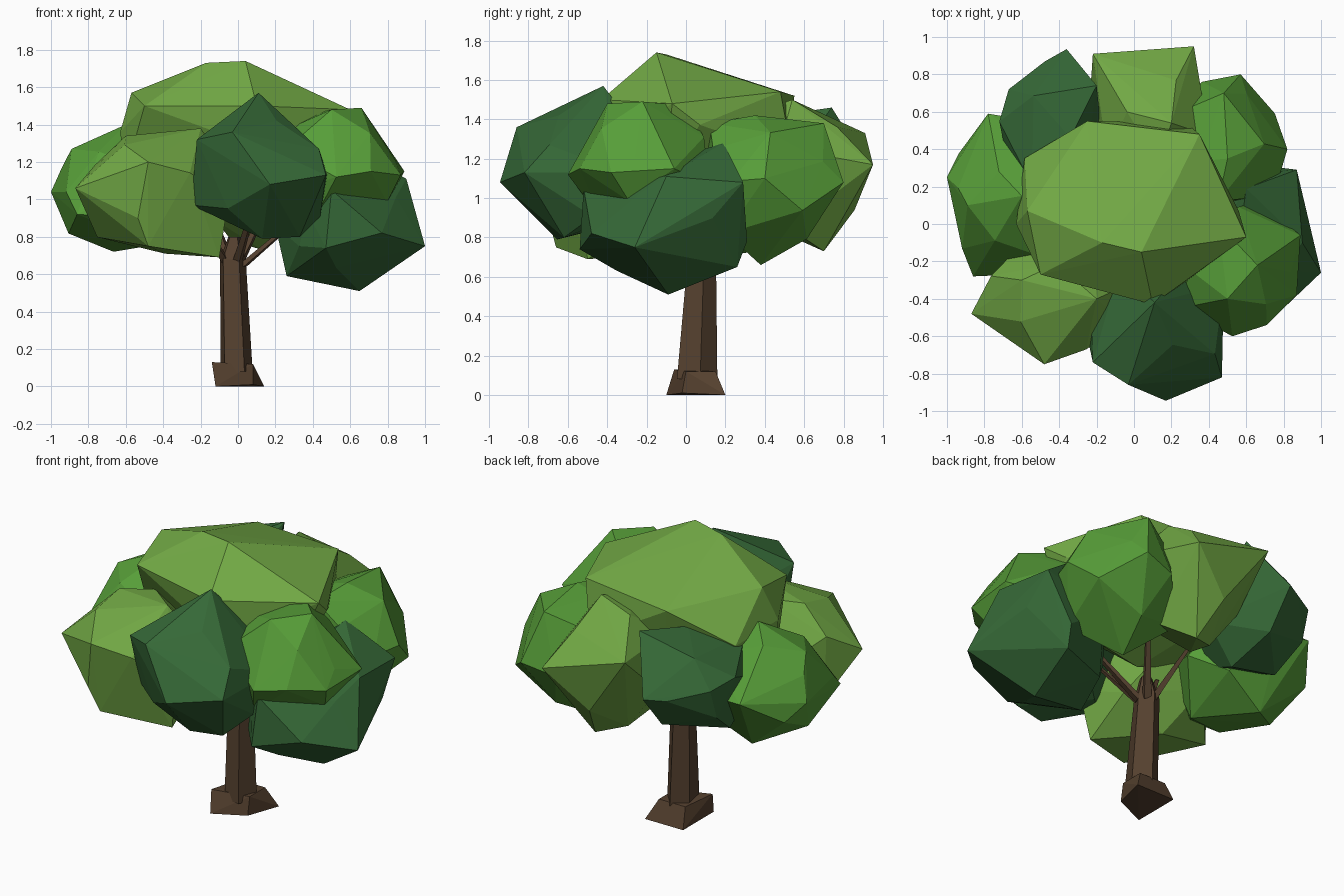
import bpy, bmesh, math, random
from mathutils import Vector


def material(name, rgb):
    m = bpy.data.materials.new(name)
    m.diffuse_color = (*rgb, 1)
    return m


DARK = material("dark leaf", (0.036, 0.14, 0.038))
MID = material("mid leaf", (0.095, 0.34, 0.04))
LIGHT = material("light leaf", (0.17, 0.40, 0.06))
BARK = material("bark", (0.09, 0.052, 0.028))


def finish(name, bm, mat):
    bmesh.ops.recalc_face_normals(bm, faces=bm.faces[:])
    me = bpy.data.meshes.new(name)
    bm.to_mesh(me)
    bm.free()
    me.materials.append(mat)
    ob = bpy.data.objects.new(name, me)
    bpy.context.collection.objects.link(ob)
    return ob


def hull(name, mat, points):
    bm = bmesh.new()
    for p in points:
        bm.verts.new(p)
    res = bmesh.ops.convex_hull(bm, input=bm.verts[:])
    inner = [g for g in res["geom_interior"] if isinstance(g, bmesh.types.BMVert)]
    bmesh.ops.delete(bm, geom=inner, context='VERTS')
    return finish(name, bm, mat)


def clump(name, mat, lo, hi, seed, tips=(), n=14):
    """Faceted leaf clump: jittered sphere hull fitted to a box, with a few tips."""
    rnd = random.Random(seed)
    pts = []
    for i in range(n):
        z = 1 - 2 * (i + 0.5) / n
        a = i * 2.39996 + seed + rnd.uniform(-0.25, 0.25)
        r = math.sqrt(1 - z * z)
        pts.append(Vector((r * math.cos(a), r * math.sin(a), z)) * rnd.uniform(0.93, 1.05))
    mn = [min(p[k] for p in pts) for k in range(3)]
    mx = [max(p[k] for p in pts) for k in range(3)]
    fitted = [[lo[k] + (p[k] - mn[k]) / (mx[k] - mn[k]) * (hi[k] - lo[k])
               for k in range(3)] for p in pts]
    return hull(name, mat, fitted + list(tips))


def limb(name, rings, sides, turn=0.0):
    """Tapered faceted tube through (centre, x radius, y radius) rings."""
    bm = bmesh.new()
    loops = []
    for c, rx, ry in rings:
        loops.append([bm.verts.new((c[0] + rx * math.cos(turn + math.tau * i / sides),
                                    c[1] + ry * math.sin(turn + math.tau * i / sides),
                                    c[2])) for i in range(sides)])
    for a, b in zip(loops, loops[1:]):
        for i in range(sides):
            j = (i + 1) % sides
            bm.faces.new((a[i], a[j], b[j], b[i]))
    bm.faces.new(loops[0][::-1])
    bm.faces.new(loops[-1])
    return finish(name, bm, BARK)


# three-cornered flared foot and trunk
hull("trunk_foot", BARK, [(-0.12, -0.1, 0), (0.14, 0.2, 0), (-0.12, 0.2, 0), (0.08, -0.02, 0.01),
                          (-0.14, -0.06, 0.13), (0.08, 0.0, 0.12), (0.08, 0.15, 0.12),
                          (-0.1, 0.15, 0.12)])
limb("trunk", [((-0.01, 0.05, 0.08), 0.09, 0.11),
               ((-0.03, 0.075, 0.68), 0.073, 0.078),
               ((-0.02, 0.08, 0.8), 0.035, 0.04)], 5, 0.2)

# branches reaching into the leaves
for k, end in enumerate([(0.38, 0.0, 0.95), (0.08, -0.2, 0.95), (-0.25, -0.1, 0.95),
                         (-0.15, 0.3, 0.95), (0.15, 0.3, 0.95)]):
    s = Vector((-0.02, 0.075, 0.64)) + Vector((end[0], end[1], 0)) * 0.1
    limb(f"branch_{k + 1}", [(s, 0.03, 0.03), (end, 0.015, 0.015)], 4, 0.4)

# top crown
clump("crown_top", LIGHT, (-0.6, -0.4, 0.98), (0.56, 0.54, 1.6), 3,
      [(-0.17, -0.1, 1.73), (0.04, -0.15, 1.74), (-0.25, 0.55, 1.52), (0.35, 0.48, 1.54),
       (0.6, -0.07, 1.48), (-0.57, 0.07, 1.57), (-0.5, -0.27, 1.5), (0.1, -0.43, 1.5),
       (-0.63, 0.0, 1.36)], 12)

# ring of clumps around the crown
clump("clump_front", DARK, (-0.23, -0.86, 0.79), (0.48, -0.15, 1.42), 5,
      [(0.11, -0.42, 1.57), (0.17, -0.945, 1.08), (-0.22, -0.74, 1.32), (-0.03, -0.86, 1.36),
       (0.47, -0.82, 1.13), (-0.25, -0.6, 0.97), (0.33, -0.62, 0.8)])
clump("clump_front_left", LIGHT, (-0.85, -0.7, 0.71), (-0.05, -0.02, 1.35), 8,
      [(-0.87, -0.48, 1.06), (-0.48, -0.75, 1.2), (-0.1, -0.5, 0.69), (-0.6, -0.3, 1.34),
       (-0.48, -0.66, 0.75), (-0.2, -0.4, 1.38)])
clump("clump_left", MID, (-0.94, -0.27, 0.72), (-0.25, 0.56, 1.33), 2,
      [(-1.0, 0.25, 1.04), (-0.89, 0.1, 1.27), (-0.86, -0.28, 0.92), (-0.78, 0.59, 1.1),
       (-0.6, 0.15, 1.4)])
clump("clump_back_left", DARK, (-0.72, 0.15, 0.84), (-0.17, 0.87, 1.42), 6,
      [(-0.36, 0.935, 1.15), (-0.67, 0.72, 1.2), (-0.2, 0.74, 1.46)])
clump("clump_back", LIGHT, (-0.24, 0.2, 0.78), (0.4, 0.86, 1.46), 9,
      [(0.32, 0.95, 1.17), (-0.22, 0.91, 1.33), (0.13, 0.7, 0.73), (0.2, 0.54, 1.5)])
clump("clump_back_right", MID, (0.1, 0.08, 0.72), (0.77, 0.76, 1.38), 4,
      [(0.82, 0.4, 1.1), (0.57, 0.8, 1.08), (0.5, 0.35, 1.42), (0.4, 0.38, 0.66),
       (0.48, 0.7, 1.38), (0.45, 0.12, 1.38)])
clump("clump_right", MID, (0.2, -0.6, 0.82), (0.84, 0.12, 1.44), 7,
      [(0.66, -0.22, 1.49), (0.89, -0.06, 1.15), (0.87, -0.38, 1.13), (0.5, -0.4, 1.48),
       (0.71, -0.54, 1.15), (0.45, 0.0, 1.47)])
clump("clump_right_low", DARK, (0.2, -0.48, 0.6), (0.9, 0.31, 1.1), 1,
      [(1.0, -0.26, 0.75), (0.65, -0.09, 0.51), (0.26, -0.15, 0.59), (0.87, 0.29, 1.08),
       (0.6, 0.19, 1.28), (0.47, -0.54, 0.74), (0.5, -0.52, 1.05), (0.7, 0.26, 0.65),
       (0.9, -0.1, 1.11)])
